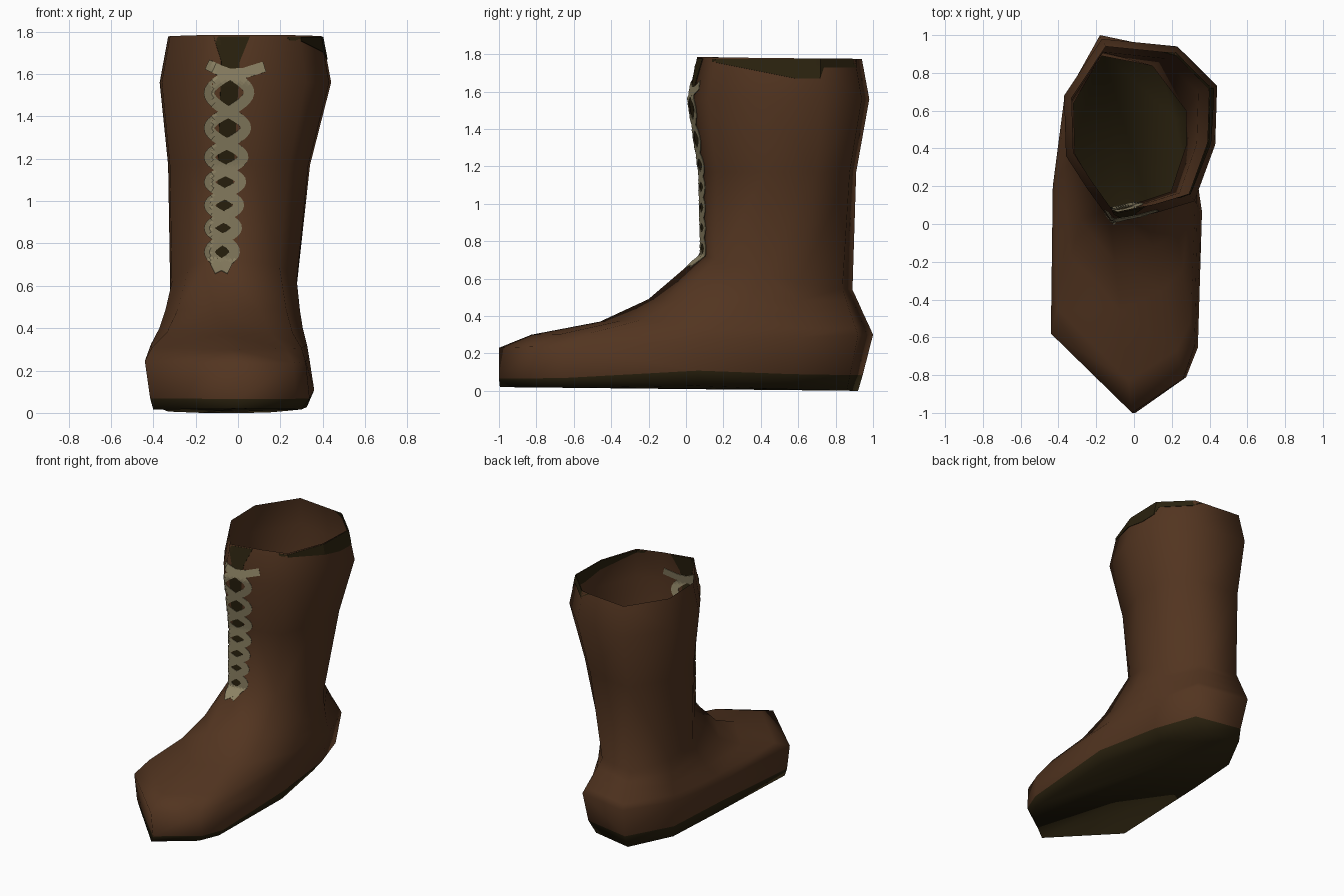
import bpy, bmesh, math
from mathutils import Vector
from mathutils.bvhtree import BVHTree

if "Cube" in bpy.data.objects:
    bpy.data.objects.remove(bpy.data.objects["Cube"])


def material(name, rgb):
    m = bpy.data.materials.new(name)
    m.diffuse_color = (*rgb, 1)
    m.use_nodes = True
    m.node_tree.nodes["Principled BSDF"].inputs["Base Color"].default_value = m.diffuse_color
    return m


leather = material("brown leather", (0.085, 0.035, 0.0145))
dark = material("dark olive sole", (0.023, 0.0155, 0.0045))
cord = material("pale lace", (0.26, 0.22, 0.125))

# Outlines seen from above, counter-clockwise from the front point
SHAFT = [(-.12, .01), (.12, .06), (.32, .12), (.43, .42), (.44, .73),
         (.23, .94), (-.17, .98), (-.37, .68), (-.36, .36), (-.25, .19)]
FOOT = [(-.01, -1), (.26, -.82), (.32, -.65), (.335, .1), (.31, .61),
        (.2, .92), (-.18, 1), (-.37, .66), (-.43, .2), (-.44, -.58)]
SOLE = [(-.01, -.995), (.24, -.8), (.30, -.65), (.325, .05), (.22, .55),
        (.13, .86), (-.17, .92), (-.33, .62), (-.38, .2), (-.40, -.58)]


def fit(outline, x0, x1, y0, y1):
    """Stretch an outline to the given bounds."""
    xs, ys = [p[0] for p in outline], [p[1] for p in outline]
    return [(x0 + (x - min(xs)) / (max(xs) - min(xs)) * (x1 - x0),
             y0 + (y - min(ys)) / (max(ys) - min(ys)) * (y1 - y0)) for x, y in outline]


def blend(a, b, t):
    return [(p[0] + (q[0] - p[0]) * t, p[1] + (q[1] - p[1]) * t) for p, q in zip(a, b)]


def raise_to(outline, z_front, z_back, mid=0):
    """Give an outline heights that run from front to back, with a bump at mid-foot."""
    pts = []
    for (x, y), (_, fy) in zip(outline, FOOT):
        w = (fy + 1) / 2
        pts.append((x, y, z_front + (z_back - z_front) * w + mid * max(0, 1 - abs(fy - .15) / .6)))
    return pts


# Rings from the rim down to the sole
ankle = fit(SHAFT, -.32, .285, .08, .89)
ankle[4] = (.275, .60)
ankle[5] = (ankle[5][0] - .03, ankle[5][1] - .02)
rings = [raise_to(fit(SHAFT, -.33, .40, .06, .94), 1.785, 1.775),
         raise_to(fit(SHAFT, -.37, .44, .01, .98), 1.56, 1.56),
         raise_to(fit(SHAFT, -.33, .34, .07, .91), 1.17, 1.17),
         raise_to(ankle, .73, .54)]
for t, zf, zb in ((.26, .49, .48), (.5, .37, .42), (.84, .30, .34), (1, .23, .30)):
    rings.append(raise_to(blend(ankle, FOOT, t), zf, zb))
welt = fit(blend(FOOT, SOLE, .6), -.415, .36, -1, .945)
rings.append(raise_to(welt, .065, .085, .035))
rings.append(raise_to(SOLE, .02, 0, .02))

# Boot body: an open-topped shell
bm = bmesh.new()
loops = [[bm.verts.new(p) for p in ring] for ring in rings]
n = len(SHAFT)
for k, (a, b) in enumerate(zip(loops, loops[1:])):
    for i in range(n):
        j = (i + 1) % n
        f = bm.faces.new((a[i], b[i], b[j], a[j]))
        f.material_index = int(k == len(rings) - 2)
        f.smooth = True
sole = bm.faces.new(loops[-1][::-1])
sole.material_index = 1
bmesh.ops.triangulate(bm, faces=[f for f in bm.faces if len(f.verts) == 4])
tree = BVHTree.FromBMesh(bm)
mesh = bpy.data.meshes.new("boot_body")
bm.to_mesh(mesh)
bm.free()
mesh.materials.append(leather)
mesh.materials.append(dark)
body = bpy.data.objects.new("boot_body", mesh)
bpy.context.collection.objects.link(body)
bpy.context.view_layer.objects.active = body
body.select_set(True)
bpy.ops.object.shade_smooth_by_angle(angle=math.radians(85))


def plate(name, mat, rows, side, off, thick):
    """Drape a grid of (u, z) points on both faces of the shell, from the front or the right."""
    for label, shift in (("outer_", off), ("inner_", -off)):
        pm = bmesh.new()
        grid = []
        for row in rows:
            line = []
            for u, z in row:
                start = Vector((3, u, z)) if side else Vector((u, -3, z))
                d = Vector((-1, 0, 0)) if side else Vector((0, 1, 0))
                hit = tree.ray_cast(start, d)[0] or tree.find_nearest(start + d * 2.8)[0]
                line.append(pm.verts.new(hit - d * shift))
            grid.append(line)
        for a, b in zip(grid, grid[1:]):
            for i in range(len(a) - 1):
                pm.faces.new((a[i], a[i + 1], b[i + 1], b[i]))
        me = bpy.data.meshes.new(label + name)
        pm.to_mesh(me)
        pm.free()
        me.materials.append(mat)
        ob = bpy.data.objects.new(label + name, me)
        bpy.context.collection.objects.link(ob)
        mod = ob.modifiers.new("thickness", 'SOLIDIFY')
        mod.thickness, mod.offset = thick, 0


def across(a, b, count):
    return [tuple(p + (q - p) * i / count for p, q in zip(a, b)) for i in range(count + 1)]


def center(z):
    return -.078 + .04 * (z - .7) / .9


# Tongue: dark slit behind the laces, flaring at the rim
rows = []
for i in range(56):
    z = .70 + 1.077 * i / 55
    half = .032 + .012 * (z - .7) + max(0, z - 1.66) * .35
    rows.append(across((center(z) - half, z), (center(z) + half, z), 6))
plate("tongue", dark, rows, False, .002, .003)

# Collar patch on the right side of the rim
rows = []
for i in range(41):
    y = .14 + .77 * i / 40
    depth = .015 + .09 * min(1, (y - .14) / .45) if y < .72 else .045
    rows.append(across((y, 1.774), (y, 1.774 - depth), 3))
plate("collar_patch", dark, rows, True, .002, .003)

# Laces: two strands weaving across each other, with loose ends on top
CROSS = [.70, .82, .925, 1.035, 1.145, 1.27, 1.42, 1.6]
for name, sign, ends in (("lace_left", 1, [(-.08, 1.615), (-.145, 1.645)]),
                         ("lace_right", -1, [(.03, 1.605), (.125, 1.635)])):
    path = [(center(.68) - sign * .04, .68)]
    for k in range(len(CROSS) - 1):
        for s in range(12):
            z = CROSS[k] + (CROSS[k + 1] - CROSS[k]) * s / 12
            amp = .056 + .042 * (z - .7) / .9
            path.append((center(z) + sign * amp * math.sin(math.pi * (k + s / 12)), z))
    path += across((center(1.6), 1.6), ends[0], 4) + across(*ends, 4)[1:]
    rows = []
    for i, p in enumerate(path):
        a, b = Vector(path[max(i - 1, 0)]), Vector(path[min(i + 1, len(path) - 1)])
        d = (b - a).normalized() * .025
        rows.append(across((p[0] - d.y, p[1] + d.x), (p[0] + d.y, p[1] - d.x), 4))
    plate(name, cord, rows, False, .0055, .003)
